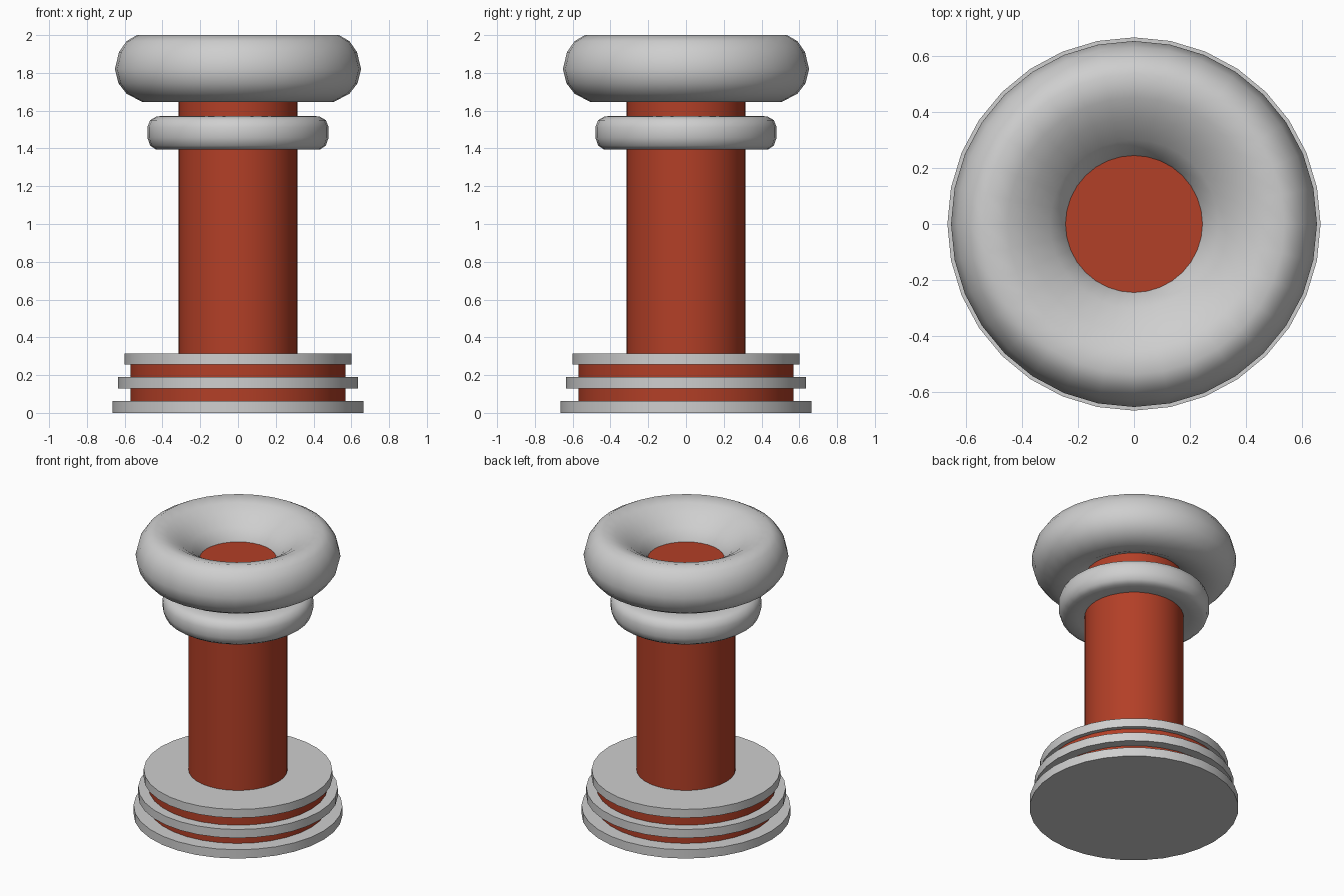
import bpy, bmesh, math

if "Cube" in bpy.data.objects:
    bpy.data.objects.remove(bpy.data.objects["Cube"])

SIDES = 32


def material(name, rgb):
    m = bpy.data.materials.new(name)
    m.diffuse_color = (*rgb, 1.0)
    m.use_nodes = True
    m.node_tree.nodes["Principled BSDF"].inputs["Base Color"].default_value = m.diffuse_color
    return m


grey = material("light_grey", (0.62, 0.62, 0.62))
red = material("brick_red", (0.45, 0.05, 0.02))


def finish(obj, mat):
    obj.data.materials.append(mat)
    bpy.ops.object.select_all(action='DESELECT')
    obj.select_set(True)
    bpy.context.view_layer.objects.active = obj
    bpy.ops.object.shade_smooth_by_angle(angle=math.radians(50))


def cylinder(name, radius, z0, z1, mat):
    bpy.ops.mesh.primitive_cylinder_add(vertices=SIDES, radius=radius, depth=z1 - z0,
                                        location=(0, 0, (z0 + z1) / 2))
    obj = bpy.context.object
    obj.name = name
    finish(obj, mat)


def ring(name, profile, mat):
    """Closed (radius, height) profile turned around the z axis."""
    bm = bmesh.new()
    loops = []
    for i in range(SIDES):
        a = 2 * math.pi * i / SIDES
        loops.append([bm.verts.new((r * math.cos(a), r * math.sin(a), z)) for r, z in profile])
    n = len(profile)
    for i in range(SIDES):
        p, q = loops[i], loops[(i + 1) % SIDES]
        for j in range(n):
            k = (j + 1) % n
            bm.faces.new((p[j], q[j], q[k], p[k]))
    bmesh.ops.recalc_face_normals(bm, faces=bm.faces)
    me = bpy.data.meshes.new(name)
    bm.to_mesh(me)
    bm.free()
    obj = bpy.data.objects.new(name, me)
    bpy.context.collection.objects.link(obj)
    finish(obj, mat)


# Stepped base: three grey plates with a red core between them
for i, (r, z0, z1) in enumerate([(0.665, 0, 0.062), (0.635, 0.13, 0.19), (0.60, 0.255, 0.315)]):
    cylinder(f"base_plate_{i + 1}", r, z0, z1, grey)
cylinder("base_core", 0.57, 0.03, 0.285, red)

# Red shaft, its top seen down the funnel
cylinder("shaft", 0.315, 0.29, 1.80, red)

# Collar below the head
ring("collar", [(0.29, 1.41), (0.36, 1.397), (0.435, 1.395), (0.465, 1.415), (0.48, 1.457),
                (0.48, 1.512), (0.465, 1.55), (0.43, 1.57), (0.36, 1.572), (0.29, 1.565)], grey)

# Large rounded head with a funnel-shaped hole
ring("head", [(0.30, 1.70), (0.40, 1.655), (0.505, 1.645), (0.59, 1.69), (0.633, 1.745),
              (0.652, 1.82), (0.63, 1.91), (0.59, 1.968), (0.535, 2.0), (0.45, 1.98),
              (0.38, 1.943), (0.30, 1.88), (0.25, 1.82), (0.235, 1.77)], grey)
